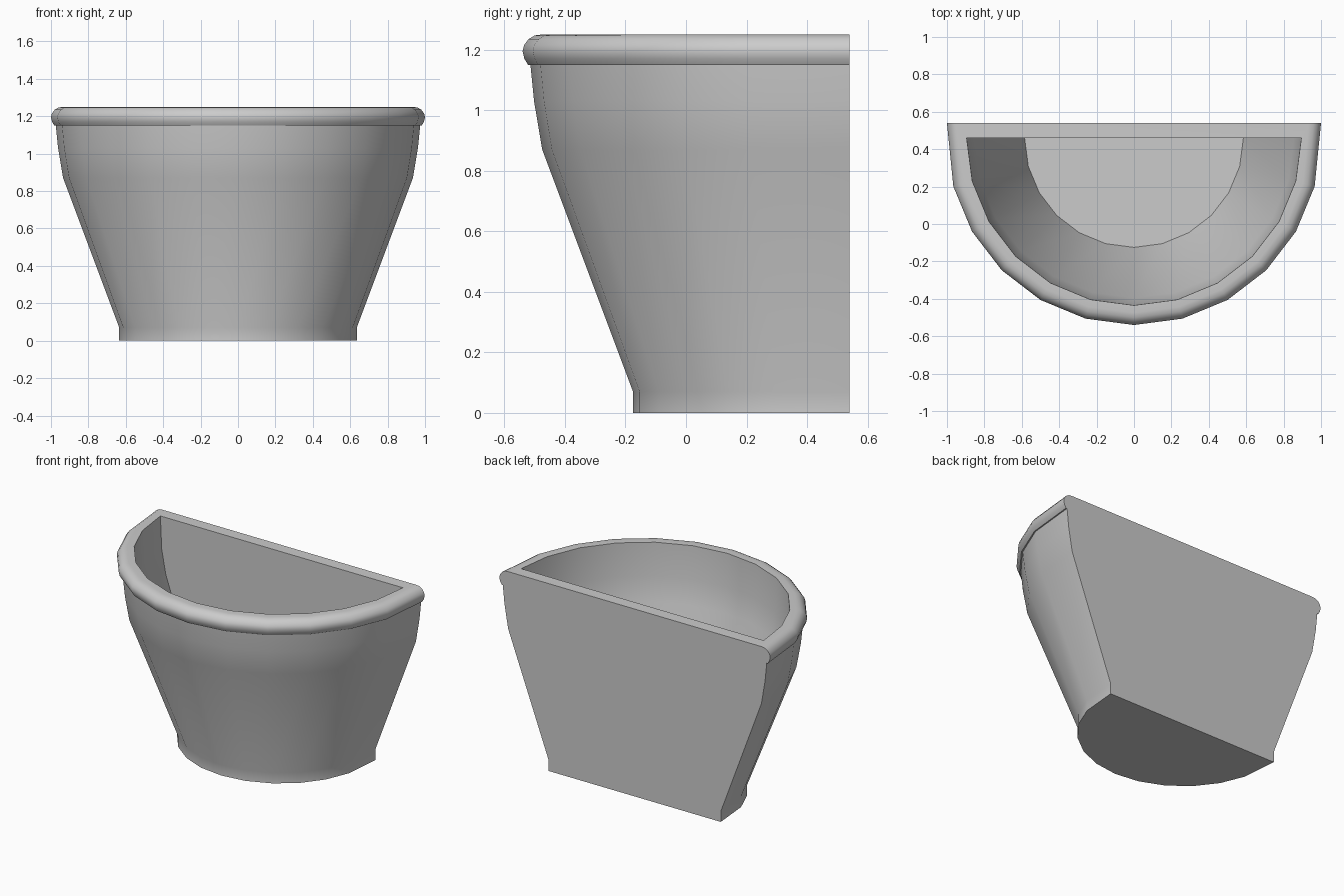
import bpy, bmesh, math

cube = bpy.data.objects.get("Cube")
if cube:
    bpy.data.objects.remove(cube, do_unlink=True)

CENTRE_Y = 0.46   # inner face of the back wall and centre of the half round
BACK_Y = 0.54     # outer face of the back wall
SEGMENTS = 12

# Profiles as (radius, height)
outer_wall = [(0.635, 0), (0.635, 0.07), (0.935, 0.87), (0.962, 1.03), (0.974, 1.15)]
rim = [(0.982, 1.15), (0.994, 1.17), (1.0, 1.195), (0.995, 1.215),
       (0.98, 1.235), (0.96, 1.247), (0.935, 1.25)]
inner_wall = [(0.895, 1.25), (0.885, 1.03), (0.855, 0.87), (0.585, 0.08)]

clay = bpy.data.materials.new("plain grey")
clay.use_nodes = True
grey = (0.6, 0.6, 0.6, 1)
clay.diffuse_color = grey
clay.node_tree.nodes["Principled BSDF"].inputs["Base Color"].default_value = grey

bm = bmesh.new()


def half_ring(radius, z, end_y):
    """Half circle bulging to the front, with both ends set on end_y."""
    ring = []
    for i in range(SEGMENTS + 1):
        a = math.pi * i / SEGMENTS
        y = end_y if i in (0, SEGMENTS) else CENTRE_Y - radius * math.sin(a)
        ring.append(bm.verts.new((-radius * math.cos(a), y, z)))
    return ring


def end_cap(rings):
    """Flat face joining the two ends of a stack of rings."""
    bm.faces.new([r[0] for r in rings] + [r[-1] for r in reversed(rings)])


outer = [half_ring(r, z, BACK_Y) for r, z in outer_wall + rim]
inner = [half_ring(r, z, CENTRE_Y) for r, z in inner_wall]

# Curved skin: up the outside, over the rim, down the inside
rings = outer + inner
for low, high in zip(rings, rings[1:]):
    for i in range(SEGMENTS):
        bm.faces.new((low[i], low[i + 1], high[i + 1], high[i]))

# Underside, floor, back panel, inner back panel and top of the back wall
bm.faces.new(outer[0])
bm.faces.new(inner[-1])
end_cap(outer)
end_cap(inner)
end_cap([outer[-1], inner[0]])

bmesh.ops.recalc_face_normals(bm, faces=bm.faces)
mesh = bpy.data.meshes.new("half_round_planter")
bm.to_mesh(mesh)
bm.free()
mesh.materials.append(clay)
planter = bpy.data.objects.new("half_round_planter", mesh)
bpy.context.collection.objects.link(planter)

# Smooth the curves, keep the lips and corners crisp
bpy.ops.object.select_all(action="DESELECT")
planter.select_set(True)
bpy.context.view_layer.objects.active = planter
bpy.ops.object.shade_smooth_by_angle(angle=math.radians(35))
